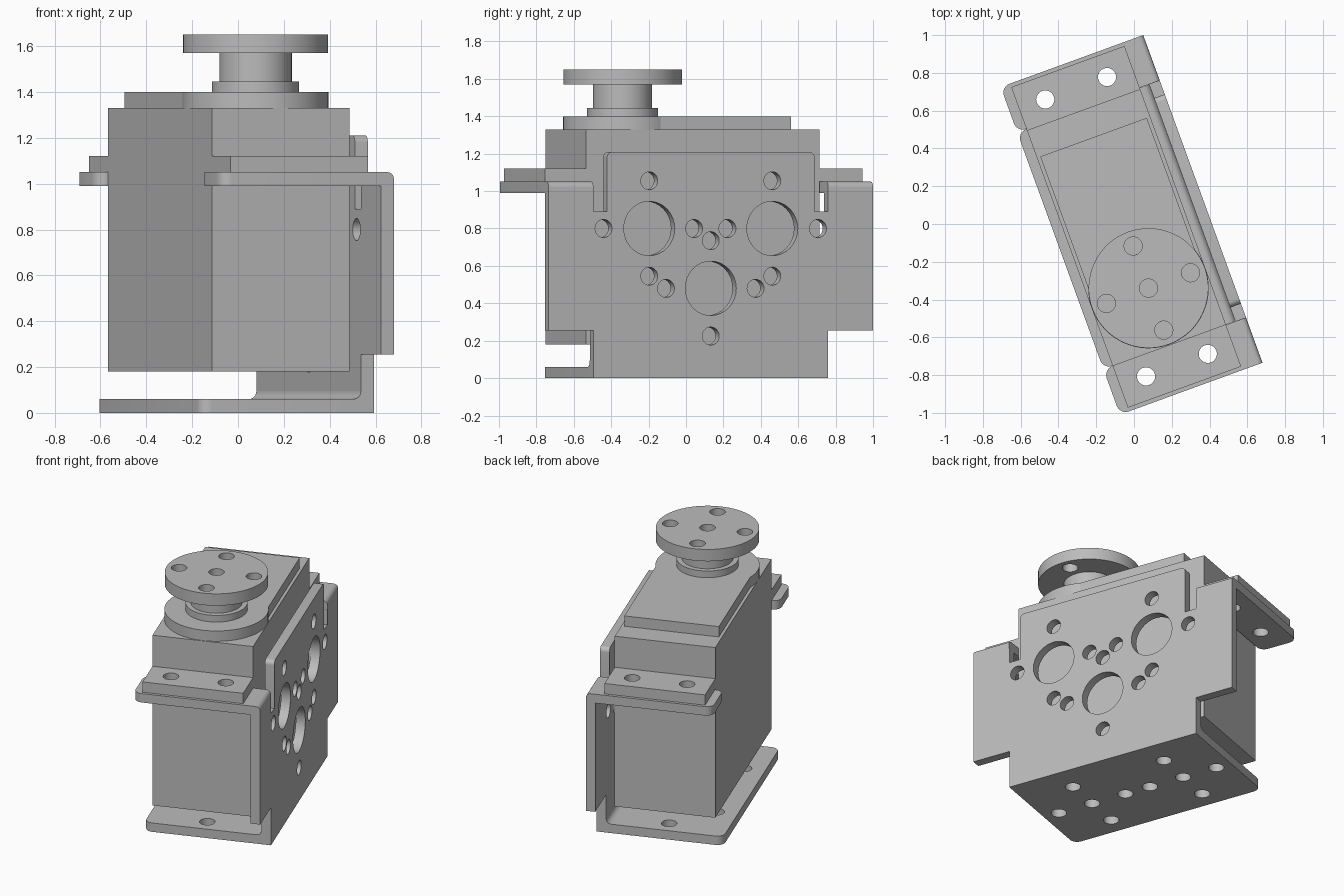
import bpy, bmesh, math
from mathutils import Matrix, Vector

if "Cube" in bpy.data.objects:
    bpy.data.objects.remove(bpy.data.objects["Cube"])

grey = bpy.data.materials.new("plain grey")
grey.use_nodes = True
COLOUR = (0.5, 0.5, 0.5, 1)
grey.diffuse_color = COLOUR
grey.node_tree.nodes["Principled BSDF"].inputs["Base Color"].default_value = COLOUR

TURN = Matrix.Rotation(math.radians(20), 4, "Z")   # the whole assembly is turned
MID = -0.044                                       # centre line of the motor across its width
AXIS = (MID, -0.345)                               # output shaft position
OUT, THICK = 0.388, 0.06                           # bracket outer face and sheet thickness


def finish(name, bm):
    bmesh.ops.recalc_face_normals(bm, faces=bm.faces)
    mesh = bpy.data.meshes.new(name)
    bm.to_mesh(mesh)
    bm.free()
    mesh.materials.append(grey)
    ob = bpy.data.objects.new(name, mesh)
    bpy.context.collection.objects.link(ob)
    ob.matrix_world = TURN
    return ob


def rounded(points):
    """Outline from (x, y, radius) corners."""
    out = []
    for i, (x, y, r) in enumerate(points):
        p = Vector((x, y))
        if not r:
            out.append(p)
            continue
        d1 = (Vector(points[i - 1][:2]) - p).normalized()
        d2 = (Vector(points[(i + 1) % len(points)][:2]) - p).normalized()
        centre = p + (d1 + d2) * r
        for k in range(7):
            t = math.pi / 2 * k / 6
            out.append(centre - d2 * r * math.cos(t) - d1 * r * math.sin(t))
    return out


def prism(points, lo, hi, along="z"):
    """Extrude an outline along x, y or z."""
    place = {"z": lambda p, h: (p.x, p.y, h),
             "x": lambda p, h: (h, p.x, p.y),
             "y": lambda p, h: (p.x, h, p.y)}[along]
    bm = bmesh.new()
    face = bm.faces.new([bm.verts.new(place(p, lo)) for p in rounded(points)])
    grown = bmesh.ops.extrude_face_region(bm, geom=[face])["geom"]
    move = Vector(place(Vector((0, 0)), hi - lo))
    bmesh.ops.translate(bm, vec=move, verts=[g for g in grown if isinstance(g, bmesh.types.BMVert)])
    return bm


def rect(x0, x1, y0, y1):
    return [(x0, y0, 0), (x1, y0, 0), (x1, y1, 0), (x0, y1, 0)]


def box(name, x0, x1, y0, y1, z0, z1):
    return finish(name, prism(rect(x0, x1, y0, y1), z0, z1))


def cylinder(bm, centre, r, depth, along="z", sides=32):
    turn = Matrix.Rotation(math.pi / 2, 4, "Y") if along == "x" else Matrix()
    bmesh.ops.create_cone(bm, cap_ends=True, segments=sides, radius1=r, radius2=r, depth=depth,
                          matrix=Matrix.Translation(centre) @ turn)


def disc(name, r, z0, z1):
    bm = bmesh.new()
    cylinder(bm, (*AXIS, (z0 + z1) / 2), r, z1 - z0, sides=64)
    return finish(name, bm)


def drill(ob, holes, along="z", depth=0.3):
    """Cut round holes given as (centre, radius)."""
    bm = bmesh.new()
    for centre, r in holes:
        cylinder(bm, centre, r, depth, along)
    cutter = finish("hole_cutter", bm)
    cutter.hide_render = True
    mod = ob.modifiers.new("holes", "BOOLEAN")
    mod.operation, mod.solver, mod.object = "DIFFERENCE", "EXACT", cutter
    bpy.context.view_layer.objects.active = ob
    bpy.ops.object.modifier_apply(modifier=mod.name)
    bpy.data.objects.remove(cutter)


def smooth(ob):
    bpy.ops.object.select_all(action="DESELECT")
    ob.select_set(True)
    bpy.context.view_layer.objects.active = ob
    bpy.ops.object.shade_smooth_by_angle(angle=math.radians(30))


SMALL, BIG = 0.048, 0.145

# Motor case, mounting ears and raised gear cover
box("motor_case", -0.363, 0.275, -0.668, 0.66, 0.18, 1.33)
cover = box("gear_cover", MID - 0.3, MID + 0.3, AXIS[1], 0.505, 1.33, 1.4)
cover_disc = disc("gear_cover_round", 0.319, 1.33, 1.4)
for side, end in ((-1, "front"), (1, "back")):
    y0, y1 = sorted((side * 0.64, side * 0.903))
    ear = box(end + "_motor_ear", -0.363, 0.275, y0, y1, 1.05, 1.12)
    screws = [((x, side * 0.78, 1.05), SMALL) for x in (-0.216, 0.132)]
    drill(ear, screws)
    smooth(ear)

    # Bracket flange under each ear, with a rounded bend into the wall
    y0, y1 = sorted((side * 0.668, side * 0.923))
    bm = prism([(OUT, y0, 0), (OUT, y1, 0), (-0.415, y1, 0.05), (-0.415, y0, 0.05)], 0.99, 1.05)
    bend = [e for e in bm.edges if all(v.co.x > 0.38 and v.co.z > 1.04 for v in e.verts)]
    bmesh.ops.bevel(bm, geom=bend, offset=0.03, segments=5, affect="EDGES", profile=0.5)
    flange = finish(end + "_bracket_flange", bm)
    drill(flange, screws)
    smooth(flange)

# Output shaft and horn
for ob in (cover_disc, disc("shaft_collar", 0.19, 1.4, 1.445), disc("shaft", 0.158, 1.445, 1.57)):
    smooth(ob)
horn = disc("horn", 0.317, 1.57, 1.65)
offsets = ((0, 0), (0.237, 0), (-0.237, 0), (0, 0.237), (0, -0.237))
drill(horn, [((AXIS[0] + dx, AXIS[1] + dy, 1.61), SMALL) for dx, dy in offsets])
smooth(horn)

# Bracket wall: half outline mirrored about the middle
half = [(0.667, 0, 0), (0.667, 0.255, 0), (0.923, 0.255, 0), (0.923, 0.99, 0),
        (0.667, 0.99, 0), (0.667, 0.89, 0), (0.59, 0.89, 0), (0.59, 1.21, 0.03)]
outline = half + [(-y, z, r) for y, z, r in reversed(half)]
wall = finish("bracket_wall", prism(outline, OUT - THICK, OUT, "x"))
spots = [(0, 0.48, BIG), (0, 0.735, SMALL), (0, 0.225, SMALL)]
for s in (-1, 1):
    spots += [(s * 0.35, 0.8, BIG)]
    spots += [(s * y, z, SMALL) for y, z in
              ((0.35, 1.055), (0.35, 0.545), (0.61, 0.8), (0.095, 0.8), (0.255, 0.48))]
drill(wall, [((OUT - THICK / 2, y, z), r) for y, z, r in spots], "x", 0.2)
smooth(wall)

# Bracket base with its hole pattern
base = finish("bracket_base", prism([(OUT, -0.667, 0), (OUT, 0.667, 0),
                                     (-0.415, 0.667, 0.05), (-0.415, -0.667, 0.05)], 0, THICK))
drill(base, [((MID + dx, s * 0.325 + dy, THICK / 2), SMALL)
             for s in (-1, 1) for dx, dy in offsets], depth=0.2)
smooth(base)

# Fillet inside the bend between base and wall
inner, f = OUT - THICK, 0.035
arc = [(inner, THICK, 0)] + [(inner - f + f * math.sin(t), THICK + f - f * math.cos(t), 0)
                             for t in (math.pi / 2 * k / 6 for k in range(7))]
smooth(finish("bend_fillet", prism(arc, -0.667, 0.667, "y")))
